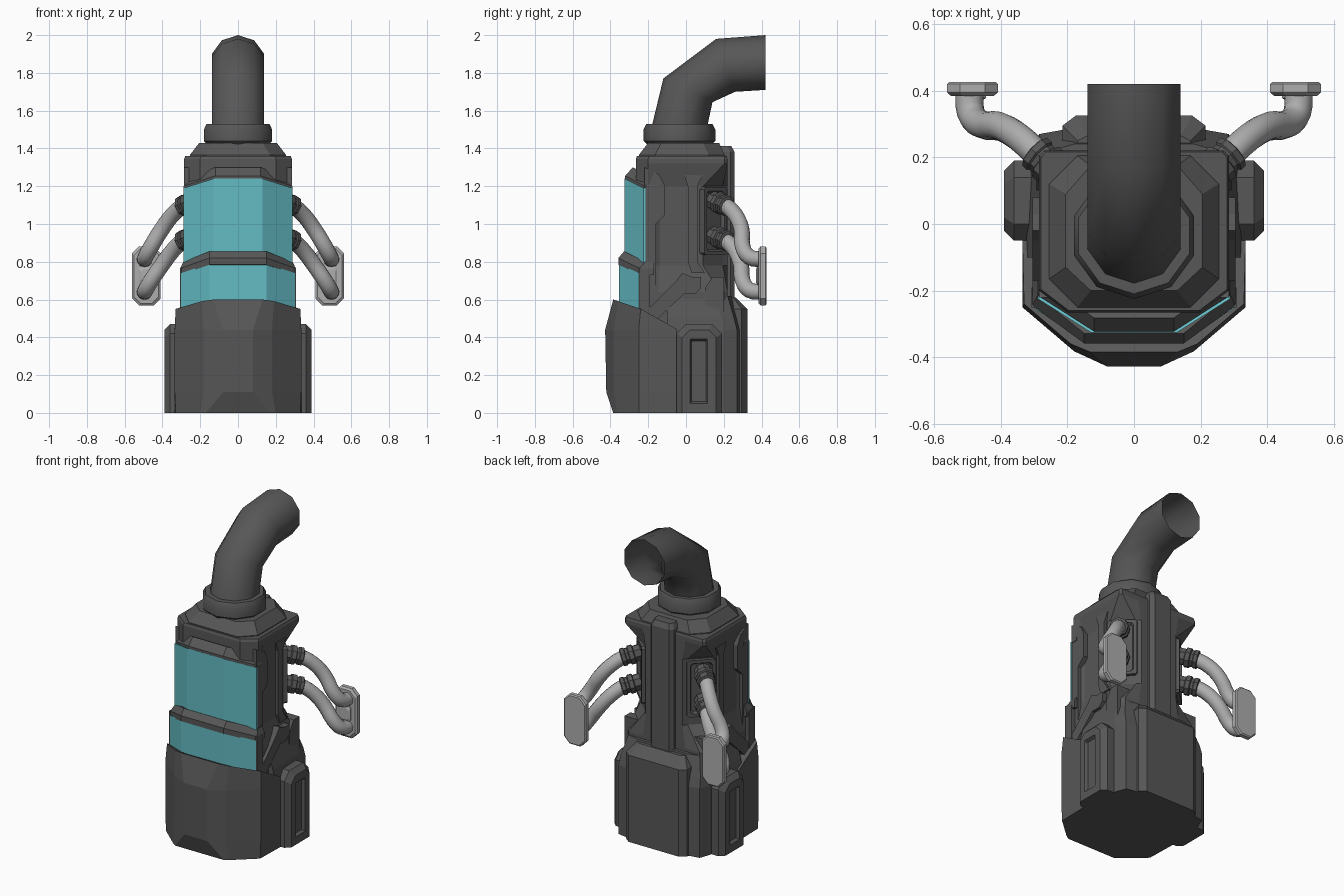
import bpy, bmesh, math
from mathutils import Vector, Matrix

if "Cube" in bpy.data.objects:
    bpy.data.objects.remove(bpy.data.objects["Cube"])


def material(name, *rgb):
    m = bpy.data.materials.new(name)
    m.diffuse_color = (*rgb, 1)
    m.use_nodes = True
    m.node_tree.nodes["Principled BSDF"].inputs["Base Color"].default_value = m.diffuse_color
    return m

teal = material("teal_glass", 0.125, 0.50, 0.55)
dark = material("dark_metal", 0.095, 0.095, 0.095)
steel = material("hose_steel", 0.42, 0.42, 0.42)


def loft(name, rings, mat=dark, smooth=None, mirror=False, xform=None, open_end=False):
    """Skin a stack of equal-length rings and cap the ends."""
    bm = bmesh.new()
    vs = [[bm.verts.new(p) for p in r] for r in rings]
    n = len(vs[0])
    for a, b in zip(vs, vs[1:]):
        for i in range(n):
            bm.faces.new((a[i], a[(i + 1) % n], b[(i + 1) % n], b[i]))
    bm.faces.new(vs[0])
    if not open_end:
        bm.faces.new(vs[-1])
    bmesh.ops.recalc_face_normals(bm, faces=bm.faces)
    if xform:
        bm.transform(xform)
    me = bpy.data.meshes.new(name)
    bm.to_mesh(me)
    bm.free()
    ob = bpy.data.objects.new(name, me)
    bpy.context.collection.objects.link(ob)
    me.materials.append(mat)
    return finish(ob, smooth, mirror)


def finish(ob, smooth=None, mirror=False):
    bpy.ops.object.select_all(action='DESELECT')
    ob.select_set(True)
    bpy.context.view_layer.objects.active = ob
    if smooth:
        bpy.ops.object.shade_smooth_by_angle(angle=math.radians(smooth))
    if mirror:
        ob.modifiers.new("mirror", 'MIRROR')
    return ob


def sym(half, z):
    """Full ring from the right half of a plan; z is a number or a function of x, y."""
    f = z if callable(z) else (lambda x, y: z)
    r = [(x, y, f(x, y)) for x, y in half]
    return r + [(-x, y, h) for x, y, h in reversed(r)]


def side(poly, x):
    return [(x, y, z) for y, z in poly]


def circle(r, cy, z, n=10):
    return [(r * math.sin(math.tau * i / n), cy + r * math.cos(math.tau * i / n), z) for i in range(n)]


# Faceted front shell of the base, with a top that slopes down to the rear
slope = lambda x, y: 0.6 - 0.34 * (y + 0.385) - max(0, y + 0.24) * 0.4
loft("base_front_shell", [
    sym([(0.17, -0.385), (0.2, -0.365), (0.33, -0.25), (0.335, -0.05)], 0),
    sym([(0.08, -0.422), (0.18, -0.38), (0.335, -0.25), (0.335, -0.05)], 0.11),
    sym([(0.08, -0.428), (0.18, -0.382), (0.335, -0.25), (0.335, -0.05)], 0.44),
    sym([(0.13, -0.385), (0.19, -0.36), (0.33, -0.24), (0.335, -0.05)],
        lambda x, y: 0.445 if y > -0.1 else slope(x, y))])

# Rear of the base with stepped back panel
rear = [(0.325, -0.1), (0.31, 0.2), (0.285, 0.27), (0.2, 0.285)]
loft("base_rear", [sym(rear, 0), sym(rear, 0.5 - 0.06),
                   sym([(0.315, -0.1), (0.30, 0.19), (0.28, 0.255), (0.2, 0.27)], 0.5),
                   sym([(0.28, -0.1), (0.28, 0.15), (0.25, 0.22), (0.18, 0.24)], 0.62)])
back = [(0.215, 0.2), (0.215, 0.295), (0.175, 0.325)]
loft("base_back_panel", [sym(back, 0), sym(back, 0.55),
                         sym([(0.17, 0.2), (0.17, 0.25), (0.14, 0.265)], 0.61)])

# Side pads with a sunken slot
def pad(y0, y1, z0, z1, c):
    return [(y0, z0), (y1, z0), (y1, z1 - c), (y1 - c, z1), (y0 + c, z1), (y0, z1 - c)]

loft("side_pad", [side(pad(-0.05, 0.19, 0, 0.47, 0.05), 0.28),
                  side(pad(-0.05, 0.19, 0, 0.47, 0.05), 0.36),
                  side(pad(-0.02, 0.16, 0.0, 0.44, 0.04), 0.39),
                  side(pad(0.02, 0.115, 0.05, 0.39, 0.005), 0.39),
                  side(pad(0.03, 0.105, 0.06, 0.38, 0.005), 0.372)], mirror=True)

# Main body: recessed waist with angled rear corners, flaring to a square cap
full = [(0.2, -0.265), (0.285, -0.2), (0.285, -0.15), (0.285, 0.18), (0.25, 0.22), (0.15, 0.22)]
cap = [(0.2, -0.265), (0.285, -0.2), (0.285, -0.15), (0.285, 0.205), (0.27, 0.22), (0.15, 0.22)]
waist = [(0.2, -0.265), (0.285, -0.2), (0.255, -0.14), (0.255, 0.09), (0.15, 0.195), (0.13, 0.22)]
loft("body", [sym(full, 0.4), sym(full, 0.64), sym(waist, 0.78), sym(waist, 1.2), sym(cap, 1.32),
              sym(cap, 1.345), sym([(x * 0.98, y * 0.98) for x, y in cap], 1.36)])
o1 = [(0.17, -0.25), (0.255, -0.165), (0.255, 0.12), (0.17, 0.205)]
o2 = [(0.13, -0.2), (0.205, -0.13), (0.205, 0.09), (0.13, 0.175)]
loft("roof", [sym(o1, 1.35), sym(o1, 1.365), sym(o2, 1.43)])

# Rear spine
sp = [(0.08, 0.15), (0.08, 0.235), (0.06, 0.258)]
loft("rear_spine", [sym(sp, 0.55), sym(sp, 1.38),
                    sym([(0.065, 0.165), (0.065, 0.22), (0.05, 0.24)], 1.412)])


# Windows and their dark rims, dropping towards the sides
def band(name, cx, cy, sx, sy, zlo, zhi, drop, mat=dark, inset=0.0, bev=0.0, back=-0.17):
    def ring(z, i):
        return sym([(cx, cy + i), (sx - i * 0.5, sy + i), (sx - i * 0.5, back)],
                   lambda x, y: z - (drop if abs(x) > cx + 0.02 else 0))
    rings = [ring(zlo, 0), ring(zhi - bev, 0)]
    if bev:
        rings.append(ring(zhi, inset))
    loft(name, rings, mat)

band("upper_window", 0.13, -0.325, 0.288, -0.225, 0.82, 1.24, 0.05, teal, back=-0.215)
band("lower_window", 0.15, -0.355, 0.302, -0.25, 0.54, 0.79, 0.05, teal, back=-0.24)
band("middle_rim", 0.15, -0.358, 0.305, -0.245, 0.785, 0.855, 0.055, inset=0.03, bev=0.035)
band("top_rim", 0.12, -0.322, 0.288, -0.215, 1.235, 1.30, 0.055, inset=0.04, bev=0.045)
# Side frame behind the lower window
loft("lower_window_frame", [side([(-0.25, 0.5), (-0.25, 0.77), (-0.19, 0.75), (-0.19, 0.5)], x)
                            for x in (0.2, 0.308)], mirror=True)


# Raised side trim: pillar, front column, diagonal brace and rear step
def trim(name, poly, x0, x1):
    loft(name, [side(poly, x0), side(poly, x1)], mirror=True)

trim("side_pillar", [(-0.01, 1.26), (0.09, 1.26), (0.06, 1.2), (0.06, 0.8), (0.1, 0.74), (0.03, 0.74),
                     (0.01, 0.8), (0.01, 1.2)], 0.22, 0.275)
trim("side_front_column", [(-0.22, 0.5), (-0.22, 1.3), (-0.14, 1.26), (-0.11, 1.2), (-0.11, 1.05),
                           (-0.16, 1.0), (-0.16, 0.66), (-0.18, 0.5)], 0.22, 0.285)
trim("diagonal_brace", [(-0.19, 0.46), (-0.01, 0.63), (0.05, 0.63), (0.08, 0.66), (0.08, 0.72),
                        (0.03, 0.72), (-0.02, 0.74), (-0.05, 0.7), (-0.19, 0.56)], 0.22, 0.305)
trim("side_step", [(0.1, 0.45), (0.1, 0.66), (0.14, 0.72), (0.2, 0.72), (0.2, 0.45)], 0.2, 0.292)

# Exhaust collar and bent ten-sided pipe, open at its far end
cy = -0.035
loft("collar", [circle(0.17, cy, 1.42), circle(0.19, cy, 1.44), circle(0.19, cy, 1.5),
                circle(0.175, cy, 1.53), circle(0.14, cy, 1.53)], smooth=40)
spans = [((-0.19, 1.48), (0.105, 1.48)), ((-0.12, 1.77), (0.14, 1.645)),
         ((0.16, 1.98), (0.26, 1.70)), ((0.42, 2.0), (0.42, 1.71))]
rings = []
for a, b in spans:
    a, b = Vector(a), Vector(b)
    m, h = (a + b) / 2, (a - b) / 2
    rings.append([(0.146 * math.sin(t), m.x + h.x * math.cos(t), m.y + h.y * math.cos(t))
                  for t in (math.tau * i / 10 for i in range(10))])
loft("exhaust_pipe", rings, smooth=60, open_end=True)


# Connector frames on the angled rear corners
def rect(w, h, d, c=0.012):
    return [(-w, d, -h + c), (-w + c, d, -h), (w - c, d, -h), (w, d, -h + c),
            (w, d, h - c), (w - c, d, h), (-w + c, d, h), (-w, d, h - c)]

loft("connector_frame", [rect(0.085, 0.18, -0.04), rect(0.085, 0.18, 0.02), rect(0.065, 0.16, 0.02),
                         rect(0.058, 0.15, 0.003)], mirror=True,
     xform=Matrix.Translation((0.205, 0.143, 1.015)) @ Matrix.Rotation(math.radians(-45), 4, 'Z'))

# Hoses with their dark nozzles
paths = {
    "upper": [(0.23, 0.155, 1.12), (0.285, 0.205, 1.1), (0.345, 0.26, 1.05), (0.405, 0.295, 0.97),
              (0.46, 0.3, 0.88), (0.49, 0.335, 0.825), (0.495, 0.40, 0.812)],
    "lower": [(0.23, 0.155, 0.935), (0.285, 0.205, 0.915), (0.345, 0.26, 0.86), (0.405, 0.292, 0.78),
              (0.46, 0.3, 0.7), (0.49, 0.335, 0.65), (0.495, 0.40, 0.64)]}
for key, pts in paths.items():
    cu = bpy.data.curves.new(key + "_hose", 'CURVE')
    cu.dimensions = '3D'
    cu.bevel_depth, cu.bevel_resolution, cu.resolution_u = 0.042, 4, 3
    cu.use_fill_caps = True
    cu.materials.append(steel)
    s = cu.splines.new('BEZIER')
    s.bezier_points.add(len(pts) - 1)
    for bp, p in zip(s.bezier_points, pts):
        bp.co = p
        bp.handle_left_type = bp.handle_right_type = 'AUTO'
    ob = bpy.data.objects.new(key + "_hose", cu)
    bpy.context.collection.objects.link(ob)
    finish(ob)
    bpy.ops.object.convert(target='MESH')
    finish(bpy.context.object, 50, True)
    d = (Vector(pts[1]) - Vector(pts[0])).normalized()
    m = Matrix.Translation(pts[0]) @ d.to_track_quat('Z', 'Y').to_matrix().to_4x4()
    loft(key + "_nozzle", [circle(r, 0, z, 8) for r, z in
                           ((0.05, -0.02), (0.05, 0.02), (0.06, 0.025), (0.06, 0.05), (0.05, 0.055),
                            (0.05, 0.07), (0.056, 0.075), (0.056, 0.095), (0.042, 0.1))],
         mirror=True, xform=m)

# Hose end plates with chamfered corners
plate = Matrix.Translation((0.485, 0, 0.725))
loft("hose_plate", [rect(0.065, 0.145, 0.385, 0.035), rect(0.076, 0.157, 0.395, 0.038),
                    rect(0.076, 0.157, 0.42, 0.038), rect(0.07, 0.15, 0.426, 0.037)],
     steel, mirror=True, xform=plate)
loft("hose_plate_boss", [rect(0.04, 0.05, 0.41), rect(0.04, 0.05, 0.378), rect(0.028, 0.035, 0.37)],
     steel, mirror=True, xform=plate)
